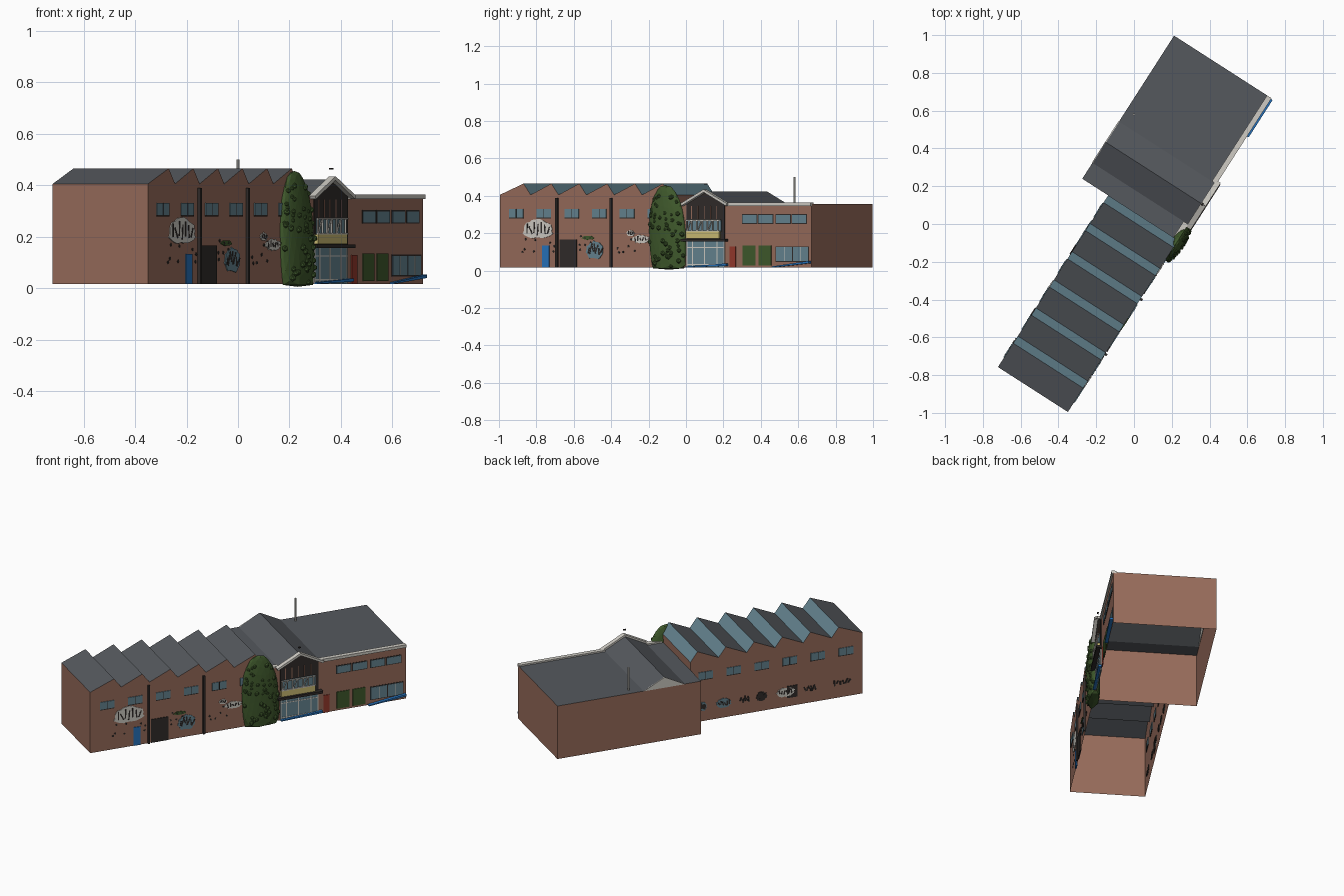
import bpy, bmesh, math, random
from mathutils import Matrix, Vector

random.seed(4)
if "Cube" in bpy.data.objects:
    bpy.data.objects.remove(bpy.data.objects["Cube"])

# Site frame: local x runs along the street front, local y goes back into the plot
SITE = Matrix.Translation((-0.35, -0.995, 0)) @ Matrix.Rotation(math.radians(57.3), 4, 'Z')
GROUND, EAVES, DEPTH = 0.016, 0.355, 0.44


def material(name, rgb):
    m = bpy.data.materials.new(name)
    m.use_nodes = True
    m.diffuse_color = (*rgb, 1)
    m.node_tree.nodes["Principled BSDF"].inputs["Base Color"].default_value = (*rgb, 1)
    return m


BRICK = material("brick", (0.31, 0.15, 0.105))
ROOF = material("slate grey", (0.09, 0.098, 0.11))
GLASS = material("glass blue", (0.13, 0.23, 0.28))
WHITE = material("off white", (0.62, 0.6, 0.55))
DARK = material("dark timber", (0.03, 0.025, 0.023))
GREEN = material("leaf green", (0.05, 0.1, 0.025))
BLUE = material("bright blue", (0.02, 0.17, 0.5))
YELLOW = material("pale yellow", (0.6, 0.5, 0.17))
RED = material("door red", (0.3, 0.04, 0.025))


def finish(name, bm, *mats):
    me = bpy.data.meshes.new(name)
    bmesh.ops.recalc_face_normals(bm, faces=bm.faces)
    bm.to_mesh(me)
    bm.free()
    ob = bpy.data.objects.new(name, me)
    for m in mats:
        me.materials.append(m)
    ob.matrix_world = SITE
    bpy.context.collection.objects.link(ob)
    return ob


def add_box(bm, u0, u1, v0, v1, z0, z1, tilt=0):
    size = Matrix.Diagonal((u1 - u0, v1 - v0, z1 - z0, 1))
    mid = Matrix.Translation(((u0 + u1) / 2, (v0 + v1) / 2, (z0 + z1) / 2))
    bmesh.ops.create_cube(bm, size=1, matrix=mid @ Matrix.Rotation(tilt, 4, 'Y') @ size)


def boxes(name, mat, specs):
    bm = bmesh.new()
    for s in specs:
        add_box(bm, *s)
    return finish(name, bm, mat)


def plates(name, mat, rects, v=0, t=0.004):
    """Thin panels on a wall; each rect is left, right, bottom, top."""
    return boxes(name, mat, [(a, b, v - t, v + t, c, d) for a, b, c, d in rects])


def prism(bm, outline, v0, v1):
    """Extrude a (u, z) outline through the depth of the building."""
    front = bm.faces.new([bm.verts.new((u, v0, z)) for u, z in outline])
    ext = bmesh.ops.extrude_face_region(bm, geom=[front], use_keep_orig=True)
    moved = [g for g in ext["geom"] if isinstance(g, bmesh.types.BMVert)]
    bmesh.ops.translate(bm, verts=moved, vec=(0, v1 - v0, 0))


def hall(name, top, v1):
    """Open-bottomed building shell, coloured by face direction."""
    bm = bmesh.new()
    prism(bm, [(top[0][0], GROUND)] + top + [(top[-1][0], GROUND)], 0, v1)
    bmesh.ops.recalc_face_normals(bm, faces=bm.faces)
    for f in bm.faces:
        if f.normal.z > 0.1:
            f.material_index = 2 if f.normal.x > 0.6 else 1
    bmesh.ops.delete(bm, geom=[f for f in bm.faces if f.normal.z < -0.9], context='FACES')
    return finish(name, bm, BRICK, ROOF, GLASS)


# Sawtooth factory with glazed short slopes
teeth = [(0, 0.405)]
for i in range(6):
    peak = 0.15 + 0.177 * i
    teeth += [(peak, 0.465), (peak + 0.045, 0.405)]
hall("sawtooth_hall", teeth, DEPTH)

# Flat-roofed block with a cross gable
L, M, R = 1.18, 1.31, 1.44
PEAK = 0.422
hall("main_block", [(1.08, EAVES), (L, EAVES), (M, PEAK), (R, EAVES), (1.98, EAVES)], 0.603)
boxes("roof_parapet", WHITE, [(R, 1.98, -0.01, 0.018, 0.346, 0.364),
                              (1.09, L, 0.0, 0.03, EAVES, 0.364)])
bm = bmesh.new()
prism(bm, [(L, EAVES), (M, PEAK), (R, EAVES)], 0.601, 0.606)
finish("rear_gable_panel", bm, WHITE)

# Flue and finial
bm = bmesh.new()
bmesh.ops.create_cone(bm, cap_ends=True, segments=10, radius1=0.006, radius2=0.006, depth=0.15,
                      matrix=SITE.inverted() @ Matrix.Translation((0, 0.58, 0.425)))
finish("flue", bm, WHITE)
boxes("gable_finial", DARK, [(M - 0.008, M + 0.008, -0.01, 0.0, 0.46, 0.466)])

# Upper windows, front and back
for side, v in (("front", 0), ("rear", DEPTH)):
    wins = [(0.06 + 0.176 * i, 0.15 + 0.176 * i, 0.284, 0.33) for i in range(6)]
    plates(side + "_hall_windows", GLASS, wins, v)
    plates(side + "_hall_sills", DARK, [(a, b, c - 0.005, c) for a, b, c, d in wins], v)
    plates(side + "_hall_mullions", DARK, [((a + b) / 2 - 0.0015, (a + b) / 2 + 0.0015, c, d)
                                           for a, b, c, d in wins], v, 0.0045)

# Doors and downpipes of the hall
plates("blue_door", BLUE, [(0.27, 0.315, GROUND, 0.133)])
plates("loading_door", DARK, [(0.38, 0.49, GROUND, 0.165)])
boxes("downpipes", DARK, [(u, u + 0.013, -0.012, 0, GROUND, 0.388) for u in (0.358, 0.704)])


# Painted wall patches with random brush strokes
def patch(name, mat, u, z, w, h, v=0, strokes=7):
    t = 0.004 if v == 0 else -0.004
    if mat:
        bm = bmesh.new()
        ring = []
        for k in range(26):
            a, r = math.tau * k / 26, random.uniform(0.82, 1.05)
            ring.append((u + w / 2 * r * math.cos(a), z + h / 2 * r * math.sin(a)))
        prism(bm, ring, v, v - t)
        finish(name, bm, mat)
    bm = bmesh.new()
    for k in range(strokes):
        cu = u + w * 0.75 * ((k + 0.5) / strokes - 0.5)
        cz = z + random.uniform(-0.1, 0.1) * h
        s = h * random.uniform(0.15, 0.3)
        add_box(bm, cu - 0.004, cu + 0.004, v - 0.005, v + 0.005, cz - s, cz + s,
                random.uniform(-0.6, 0.6))
    finish(name + "_strokes", bm, DARK)


patch("white_patch", WHITE, 0.243, 0.222, 0.21, 0.105)
patch("blue_patch", GLASS, 0.605, 0.108, 0.12, 0.1)
patch("green_patch", GREEN, 0.56, 0.175, 0.085, 0.022, strokes=2)
patch("small_white_patch", WHITE, 0.832, 0.2, 0.05, 0.034, strokes=3)
patch("low_white_patch", WHITE, 0.895, 0.168, 0.11, 0.046, strokes=5)
for i, (u, mat, w) in enumerate([(0.13, None, 0.15), (0.33, None, 0.1), (0.485, WHITE, 0.12),
                                 (0.635, DARK, 0.07), (0.74, None, 0.08), (0.87, GLASS, 0.1),
                                 (1.0, GLASS, 0.04)]):
    patch("rear_patch_%d" % (i + 1), mat, u, 0.11, w, 0.06, DEPTH, 6)
plates("rear_door", DARK, [(0.41, 0.475, 0.07, 0.145)], DEPTH)
bm = bmesh.new()
for k in range(30):
    u, z = random.choice([0.19, 0.37, 0.56, 0.8]) + random.uniform(-0.06, 0.06), random.uniform(0.07, 0.18)
    add_box(bm, u, u + 0.009, -0.003, 0, z, z + 0.01, random.uniform(-1, 1))
finish("paint_spots", bm, DARK)

# Gabled entrance bay: timber gable, balcony, glazed doors
bm = bmesh.new()
prism(bm, [(L + 0.01, 0.17), (L + 0.01, EAVES), (M, PEAK - 0.005), (R - 0.01, EAVES), (R - 0.01, 0.17)],
      -0.005, 0)
finish("timber_gable", bm, DARK)
plates("timber_battens", BRICK, [(L + 0.04 * k, L + 0.04 * k + 0.004, 0.275, 0.345) for k in range(1, 6)], -0.005, 0.002)
slope, run = math.atan2(PEAK - EAVES, M - L), 0.165
boxes("barge_boards", WHITE, [(c - run / 2, c + run / 2, -0.026, 0.004, 0.383, 0.397, a)
                              for c, a in (((L + M) / 2 - 0.006, -slope), ((M + R) / 2 + 0.006, slope))])
plates("gable_windows", GLASS, [(L + 0.02, R - 0.03, 0.21, 0.27)], -0.006, 0.003)
boxes("balcony_front", YELLOW, [(L + 0.012, R - 0.035, -0.02, 0, 0.172, 0.208)])
rail = [(L + 0.012, R - 0.03, -0.02, -0.014, z, z + 0.006) for z in (0.208, 0.266)]
boxes("balcony_rail", WHITE, rail + [(u, u + 0.006, -0.02, -0.014, 0.21, 0.27)
                                     for u in [L + 0.014 + 0.033 * k for k in range(7)]])
boxes("balcony_braces", WHITE, [(u, u + 0.005, -0.019, -0.015, 0.212, 0.266, 0.4)
                                for u in [L + 0.03 + 0.066 * k for k in range(3)]])
boxes("entrance_canopy", DARK, [(L - 0.012, R + 0.008, -0.03, 0, 0.155, 0.17)])
plates("entrance_glazing", GLASS, [(L + 0.01, R - 0.01, GROUND, 0.155)])
frame = [(u, u + 0.006, GROUND, 0.155) for u in (L + 0.01, L + 0.045, L + 0.12, L + 0.2, R - 0.016)]
plates("entrance_frames", WHITE, frame + [(L + 0.01, R - 0.01, z, z + 0.005) for z in (0.03, 0.122)], -0.001, 0.005)

# Blue ramps
bm = bmesh.new()
for a, b, h in ((L + 0.01, R + 0.01, 0.038), (1.74, 1.975, 0.052)):
    prism(bm, [(a, GROUND), (a, GROUND + 0.006), (b, h), (b, h - 0.013)], -0.02, 0)
finish("blue_ramps", bm, BLUE)

# Right wing doors and windows
plates("red_door", RED, [(1.462, 1.5, GROUND, 0.128)])
plates("green_shutters", GREEN, [(1.545, 1.625, 0.028, 0.135), (1.645, 1.725, 0.028, 0.135)])
upper = [(u, u + 0.087, 0.255, 0.298) for u in (1.545, 1.647, 1.758, 1.86)]
lower = [(1.758, 1.858, 0.05, 0.125), (1.865, 1.96, 0.05, 0.125)]
plates("wing_windows", GLASS, upper + lower)
edge = 0.005
plates("wing_window_surrounds", DARK, [(a - edge, b + edge, c - edge, d + edge) for a, b, c, d in upper + lower], 0, 0.002)
plates("wing_mullions", WHITE, [((a + b) / 2, (a + b) / 2 + 0.003, c, d) for a, b, c, d in lower], 0, 0.005)

# Climbing ivy: a tall flattened mass with leaf clumps
bm = bmesh.new()
IVY_U, IVY_H = 1.065, 0.45


def ivy_width(z):
    return 0.115 * max(0.0, 1 - (abs(z - 0.16) / 0.3) ** 2.6) ** 0.6


bmesh.ops.create_icosphere(bm, subdivisions=3, radius=1)
for vert in bm.verts:
    z = (vert.co.z + 1) / 2 * IVY_H
    flat = Vector((vert.co.x, vert.co.y))
    if flat.length > 0:
        flat.normalize()
    w = ivy_width(z) * (0 if abs(vert.co.z) > 0.999 else 1)
    vert.co = (IVY_U - 0.05 * (z - 0.2) + flat.x * w, flat.y * w * 0.32, z + 0.005)
for k in range(60):
    z = random.uniform(0.015, 0.41)
    s = random.uniform(-0.92, 0.92)
    w = ivy_width(z)
    pos = (IVY_U - 0.05 * (z - 0.2) + s * w, -0.3 * w * math.sqrt(1 - s * s), z)
    bmesh.ops.create_icosphere(bm, subdivisions=1, radius=random.uniform(0.008, 0.015),
                               matrix=Matrix.Translation(pos))
finish("ivy", bm, GREEN)
